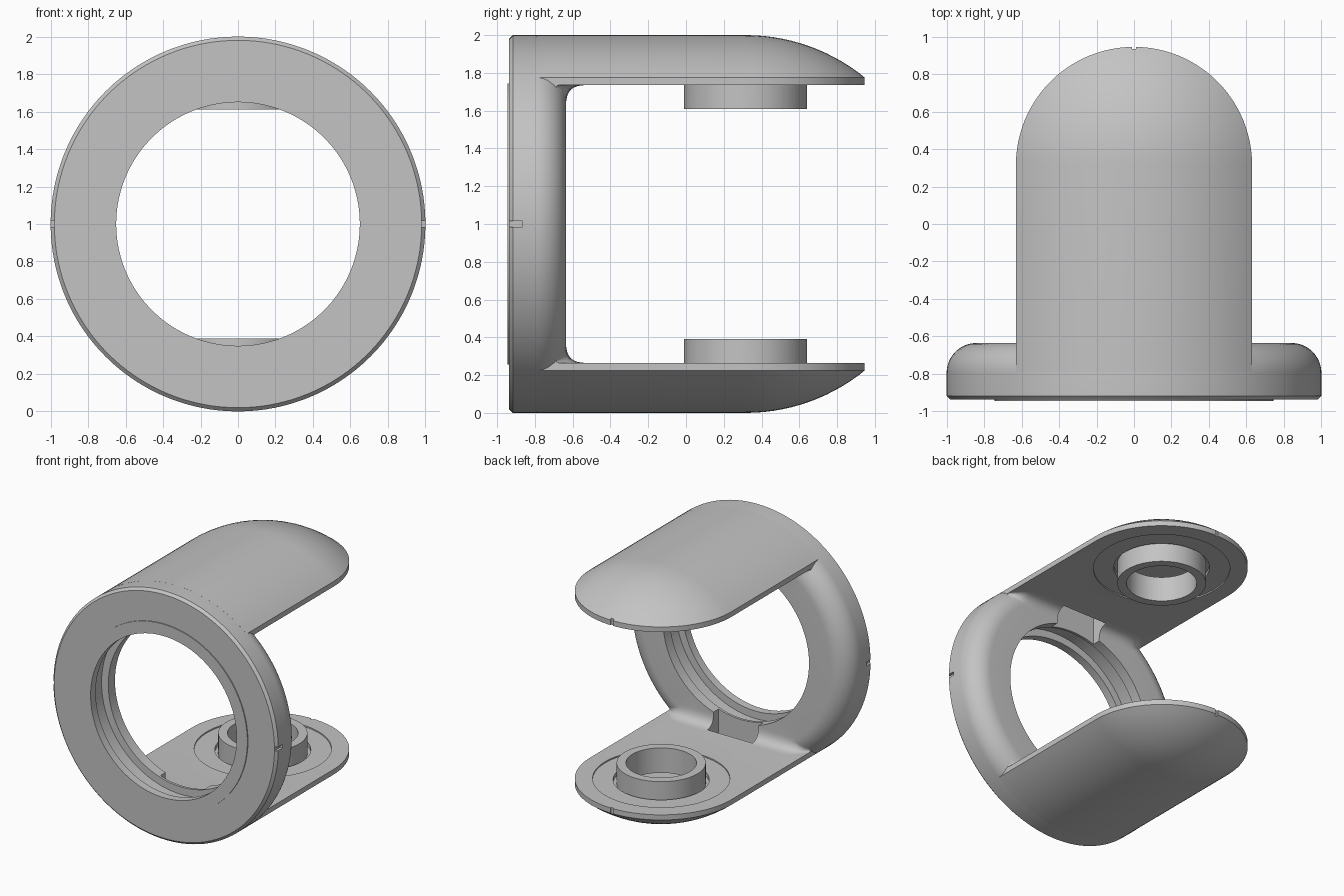
import bpy, bmesh, math
from mathutils import Vector

cube = bpy.data.objects.get("Cube")
if cube:
    bpy.data.objects.remove(cube, do_unlink=True)

SEGMENTS = 128
FRONT, BACK = -0.937, -0.635      # ring faces along y
ROUND = 0.16                      # rounding of the ring's back edge
HALF_WIDTH, TIP_Y = 0.63, 0.315   # arm half width, centre of its round tip
FLOOR = -0.735                    # inner face of the lower arm

grey = bpy.data.materials.new("plain grey")
grey.use_nodes = True
grey.diffuse_color = (0.55, 0.55, 0.55, 1)
grey.node_tree.nodes["Principled BSDF"].inputs["Base Color"].default_value = grey.diffuse_color


def finish(name, bm):
    # All parts share the ring centre as their origin
    bmesh.ops.remove_doubles(bm, verts=bm.verts, dist=1e-5)
    bmesh.ops.recalc_face_normals(bm, faces=bm.faces)
    mesh = bpy.data.meshes.new(name)
    bm.to_mesh(mesh)
    bm.free()
    mesh.materials.append(grey)
    obj = bpy.data.objects.new(name, mesh)
    obj.location.z = 1
    bpy.context.collection.objects.link(obj)
    return obj


def arc(cx, cy, radius, start, end, steps=12):
    angles = [math.radians(start + (end - start) * i / steps) for i in range(steps + 1)]
    return [(cx + radius * math.cos(a), cy + radius * math.sin(a)) for a in angles]


def lathe(name, profile, axis="Y", y=0):
    bm = bmesh.new()
    rows = []
    for i in range(SEGMENTS):
        a = math.tau * i / SEGMENTS
        c, s = math.cos(a), math.sin(a)
        rows.append([bm.verts.new((r * c, h, r * s) if axis == "Y" else (r * c, y + r * s, h))
                     for r, h in profile])
    n = len(profile)
    for i in range(SEGMENTS):
        a, b = rows[i], rows[(i + 1) % SEGMENTS]
        for j in range(n):
            k = (j + 1) % n
            if profile[j][0] > 1e-6 or profile[k][0] > 1e-6:
                bm.faces.new((a[j], a[k], b[k], b[j]))
    return finish(name, bm)


def disc(name, radius, low, high):
    return lathe(name, [(0, low), (radius, low), (radius, high), (0, high)], "Z", TIP_Y)


def prism(name, outline, low, high):
    bm = bmesh.new()
    face = bm.faces.new([bm.verts.new((u, v, low)) for u, v in outline])
    new = bmesh.ops.extrude_face_region(bm, geom=[face], use_keep_orig=True)["geom"]
    bmesh.ops.translate(bm, vec=(0, 0, high - low),
                        verts=[v for v in new if isinstance(v, bmesh.types.BMVert)])
    return finish(name, bm)


def box(name, x0, x1, y0, y1, z0, z1):
    return prism(name, [(x0, y0), (x1, y0), (x1, y1), (x0, y1)], z0, z1)


def ring_back(x, z):
    # y of the ring's rounded back surface
    over = min(max(math.hypot(x, z) - (1 - ROUND), 0), ROUND)
    return BACK - ROUND + math.sqrt(ROUND ** 2 - over ** 2)


def root_fillet():
    # Concave blend that follows the ring's back along the arm root
    bm = bmesh.new()
    rows = []
    width, steps = HALF_WIDTH - 0.002, 40
    for i in range(steps + 1):
        x = width * (2 * i / steps - 1)
        fade = min(1, 0.25 + (width - abs(x)) / 0.12)
        size = 0.1 * fade
        corner = Vector((ring_back(x, FLOOR), FLOOR))
        wall = Vector((ring_back(x, FLOOR + size), FLOOR + size))
        floor = corner + Vector((size, 0))
        section = []
        for k in range(9):
            t = k / 8
            section.append(wall * (1 - t) ** 2 + corner * 2 * t * (1 - t) + floor * t ** 2)
        section.append(floor - Vector((0, 0.02)))
        section.append(corner - Vector((0.04, 0.02)))
        section.append(wall - Vector((0.04, 0)))
        rows.append([bm.verts.new((x, *p)) for p in section])
    for a, b in zip(rows, rows[1:]):
        for j in range(len(a)):
            k = (j + 1) % len(a)
            bm.faces.new((a[j], a[k], b[k], b[j]))
    bm.faces.new(rows[0])
    bm.faces.new(rows[-1])
    return finish("root_fillet", bm)


def apply(obj, mod):
    with bpy.context.temp_override(object=obj, active_object=obj, selected_objects=[obj]):
        bpy.ops.object.modifier_apply(modifier=mod.name)


def combine(obj, tool, operation):
    mod = obj.modifiers.new("combine", "BOOLEAN")
    mod.operation, mod.solver, mod.object = operation, "EXACT", tool
    bpy.context.view_layer.update()
    apply(obj, mod)
    bpy.data.objects.remove(tool, do_unlink=True)


# Lower arm: round-ended shell trimmed to its plan outline and inner face
arm = lathe("arm", [(0, -0.79), (1, -0.79)] + arc(0, TIP_Y, 1, 0, 90, 32))
plan = [(-HALF_WIDTH, -1), (HALF_WIDTH, -1)] + arc(0, TIP_Y, HALF_WIDTH, 0, 180, 48)
combine(arm, prism("plan_outline", plan, -1.3, FLOOR), "INTERSECT")
combine(arm, root_fillet(), "UNION")

# Inner cavity, shallow seat, clearance groove and hollow boss
cavity = arc(0, TIP_Y, 0.39, 0, 180, 32) + arc(0, -0.35, 0.39, 180, 360, 32)
combine(arm, prism("cavity", cavity, -0.905, -0.81), "DIFFERENCE")
combine(arm, disc("seat", 0.5, FLOOR - 0.01, -0.5), "DIFFERENCE")
combine(arm, disc("groove", 0.35, FLOOR - 0.04, -0.5), "DIFFERENCE")
combine(arm, disc("boss", 0.325, -0.79, -0.61), "UNION")
combine(arm, disc("bore", 0.257, -0.86, -0.5), "DIFFERENCE")

# Upper arm mirrors the lower one
mirror = arm.modifiers.new("mirror", "MIRROR")
mirror.use_axis = (False, False, True)
apply(arm, mirror)

# Ring with a rounded back edge, front chamfer and slightly raised collar
ring = lathe("ring_frame", [(0, FRONT - 0.008), (0.745, FRONT - 0.008), (0.745, FRONT),
                            (0.98, FRONT), (1, FRONT + 0.02)]
             + arc(1 - ROUND, BACK - ROUND, ROUND, 0, 90) + [(0, BACK)])
combine(ring, arm, "UNION")

# Opening with an inner channel
opening = [(0, -1.1), (0.65, -1.1), (0.65, -0.88), (0.71, -0.88),
           (0.71, -0.72), (0.65, -0.72), (0.65, -0.5), (0, -0.5)]
combine(ring, lathe("opening", opening), "DIFFERENCE")

# Cable notches at the arm roots, alignment slots on the ring and the tips
for s in (-1, 1):
    z = sorted((s * 0.6, s * 0.86))
    combine(ring, box("cable_notch", -0.2, 0.2, -0.7, -0.56, *z), "DIFFERENCE")
    x = sorted((s * 0.98, s * 1.1))
    combine(ring, box("side_slot", *x, -1.1, -0.865, -0.015, 0.015), "DIFFERENCE")
combine(ring, box("tip_slot", -0.012, 0.012, 0.933, 1.1, -1.1, 1.1), "DIFFERENCE")

# Smooth shading with crisp edges
bpy.ops.object.select_all(action="DESELECT")
ring.select_set(True)
bpy.context.view_layer.objects.active = ring
bpy.ops.object.shade_smooth_by_angle(angle=math.radians(30))
